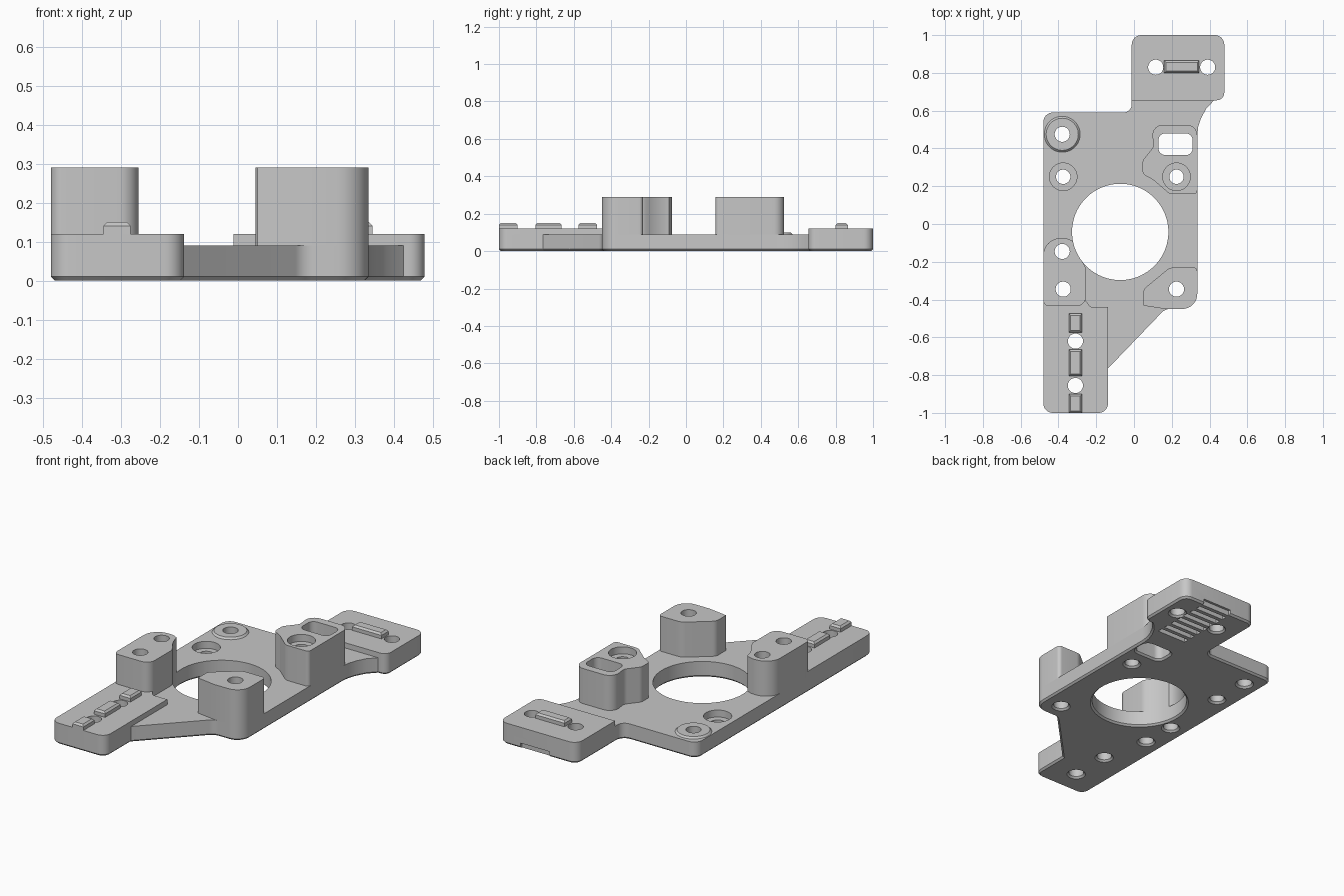
import bpy, bmesh, math
from mathutils import Vector

if "Cube" in bpy.data.objects:
    bpy.data.objects.remove(bpy.data.objects["Cube"], do_unlink=True)

grey = bpy.data.materials.new("plain grey")
grey.use_nodes = True
grey.diffuse_color = (0.57, 0.57, 0.57, 1)
grey.node_tree.nodes["Principled BSDF"].inputs["Base Color"].default_value = grey.diffuse_color

PLATE, BLOCK, POST = 0.09, 0.12, 0.29


def rounded(corners, steps=8):
    """Outline from (x, y, radius) corners, each filleted by its radius."""
    out = []
    for i, (x, y, r) in enumerate(corners):
        p = Vector((x, y))
        if r == 0:
            out.append(p)
            continue
        a = (Vector(corners[i - 1][:2]) - p).normalized()
        b = (Vector(corners[(i + 1) % len(corners)][:2]) - p).normalized()
        half = a.angle(b) / 2
        centre = p + (a + b).normalized() * (r / math.sin(half))
        start = p + a * (r / math.tan(half)) - centre
        end = p + b * (r / math.tan(half)) - centre
        sweep = math.atan2(start.x * end.y - start.y * end.x, start.dot(end))
        for k in range(steps + 1):
            t = sweep * k / steps
            c, s = math.cos(t), math.sin(t)
            out.append(centre + Vector((start.x * c - start.y * s, start.x * s + start.y * c)))
    return out


def inset(points, d):
    """Move a counter-clockwise outline inward by d."""
    out = []
    for i, p in enumerate(points):
        a = (p - points[i - 1]).normalized()
        b = (points[(i + 1) % len(points)] - p).normalized()
        na, nb = Vector((-a.y, a.x)), Vector((-b.y, b.x))
        out.append(p + (na + nb) * (d / (1 + na.dot(nb))))
    return out


def loft(bm, layers):
    """Closed solid through a stack of (outline, z) layers."""
    rings = [[bm.verts.new((p[0], p[1], z)) for p in pts] for pts, z in layers]
    bm.faces.new(rings[0][::-1])
    bm.faces.new(rings[-1])
    for low, high in zip(rings, rings[1:]):
        for i in range(len(low)):
            j = (i + 1) % len(low)
            bm.faces.new((low[i], low[j], high[j], high[i]))


def circle(x, y, r, n=48):
    return [Vector((x + r * math.cos(math.tau * k / n), y + r * math.sin(math.tau * k / n))) for k in range(n)]


def box(x0, x1, y0, y1, r=0):
    return rounded([(x0, y0, r), (x1, y0, r), (x1, y1, r), (x0, y1, r)])


def make(name, solids):
    """Object made of one or more separate lofted solids."""
    bm = bmesh.new()
    for layers in solids:
        loft(bm, layers)
    bmesh.ops.recalc_face_normals(bm, faces=bm.faces)
    mesh = bpy.data.meshes.new(name)
    bm.to_mesh(mesh)
    bm.free()
    mesh.materials.append(grey)
    obj = bpy.data.objects.new(name, mesh)
    bpy.context.collection.objects.link(obj)
    return obj


# Screw holes, plain and counterbored, with a flared underside
holes = []
for x, y in [(-0.38, 0.475), (-0.38, -0.145), (-0.375, -0.345), (0.225, -0.345),
             (-0.31, -0.62), (-0.31, -0.855), (0.115, 0.83), (0.39, 0.83)]:
    holes.append([(circle(x, y, 0.06), -0.01), (circle(x, y, 0.04), 0.01), (circle(x, y, 0.04), 0.5)])
for x, y, step in [(-0.375, 0.25, 0.05), (0.225, 0.25, 0.25)]:
    holes.append([(circle(x, y, 0.06), -0.01), (circle(x, y, 0.038), 0.01), (circle(x, y, 0.038), step),
                  (circle(x, y, 0.073), step), (circle(x, y, 0.073), 0.5)])

# Big bore, rounded slot and the row of belt grooves underneath
bore = [(circle(-0.073, -0.042, r, 96), z) for r, z in [(0.275, -0.01), (0.255, 0.01), (0.255, 0.5)]]
slot_outline = box(0.13, 0.31, 0.365, 0.48, 0.035)
slot = [(inset(slot_outline, -0.02), -0.01), (slot_outline, 0.01), (slot_outline, 0.5)]
grooves = []
for k in range(8):
    y = 0.615 + 0.053 * k
    groove = box(0.16, 0.345, y, y + 0.03)
    grooves.append([(groove, -0.02), (groove, 0.03)])

# Overlapping cuts are kept in separate cutters
cutters = [make("hole_cutter", holes), make("opening_cutter", [bore, slot]), make("groove_cutter", grooves)]
for cutter in cutters:
    cutter.hide_render = True


def part(name, layers, cutters=()):
    """Lofted part, drilled by the given cutters."""
    obj = make(name, [layers])
    bpy.ops.object.select_all(action="DESELECT")
    obj.select_set(True)
    bpy.context.view_layer.objects.active = obj
    for cutter in cutters:
        mod = obj.modifiers.new("cut", "BOOLEAN")
        mod.operation, mod.solver, mod.object = "DIFFERENCE", "EXACT", cutter
        bpy.ops.object.modifier_apply(modifier=mod.name)
    bpy.ops.object.shade_smooth_by_angle(angle=math.radians(30))


# Base plate with chamfered underside
plate = rounded([
    (-0.48, -1, 0.05), (-0.138, -1, 0.05), (-0.138, -0.765, 0), (0.165, -0.45, 0.06),
    (0.335, -0.45, 0.08), (0.335, 0.47, 0), (0.34, 0.515, 0), (0.355, 0.56, 0), (0.382, 0.61, 0),
    (0.424, 0.655, 0), (0.478, 0.655, 0.04), (0.478, 1, 0.05), (-0.012, 1, 0.05),
    (-0.012, 0.59, 0.045), (-0.48, 0.59, 0.05)])
part("base_plate", [(inset(plate, 0.01), 0), (plate, 0.01), (plate, PLATE)], cutters)

# Raised clamp blocks at both ends
foot = rounded([(-0.48, -1, 0.05), (-0.138, -1, 0.05), (-0.138, -0.44, 0), (-0.23, -0.44, 0.02),
                (-0.26, -0.4, 0), (-0.48, -0.4, 0)])
part("front_block", [(foot, PLATE), (foot, BLOCK)], cutters[:1])
tab = rounded([(-0.012, 0.655, 0), (0.478, 0.655, 0.04), (0.478, 1, 0.05), (-0.012, 1, 0.05)])
part("rear_block", [(tab, PLATE), (tab, BLOCK)], cutters[:1])

# Tall posts
posts = {
    "right_post": [(-0.48, -0.435, 0.03), (-0.255, -0.435, 0.05), (-0.255, -0.23, 0.05),
                   (-0.285, -0.18, 0), (-0.285, -0.075, 0.09), (-0.48, -0.075, 0.09)],
    "front_left_post": [(0.05, -0.432, 0), (0.165, -0.45, 0), (0.335, -0.45, 0.08),
                        (0.335, -0.23, 0.02), (0.19, -0.23, 0.06), (0.05, -0.345, 0.04)],
    "rear_left_post": [(0.19, 0.158, 0.04), (0.335, 0.158, 0.02), (0.335, 0.525, 0.055),
                       (0.09, 0.525, 0.055), (0.105, 0.41, 0.04), (0.045, 0.335, 0.04),
                       (0.045, 0.265, 0.03), (0.1, 0.235, 0.03)],
}
for name, corners in posts.items():
    outline = rounded(corners)
    part(name, [(outline, PLATE), (outline, POST)], cutters[:2])

# Low boss around the rear right hole
part("screw_boss", [(circle(-0.38, 0.475, 0.095), PLATE), (circle(-0.38, 0.475, 0.085), 0.1)], cutters[:1])

# Chamfered locating ribs on the blocks
ribs = [(-0.345, -0.275, -0.575, -0.475), (-0.345, -0.275, -0.805, -0.665),
        (-0.345, -0.275, -1, -0.9), (0.16, 0.345, 0.8, 0.865)]
for i, r in enumerate(ribs):
    base = box(*r)
    part(f"locating_rib_{i + 1}", [(base, BLOCK), (base, 0.14), (inset(base, 0.01), 0.15)])

for cutter in cutters:
    bpy.data.objects.remove(cutter, do_unlink=True)
